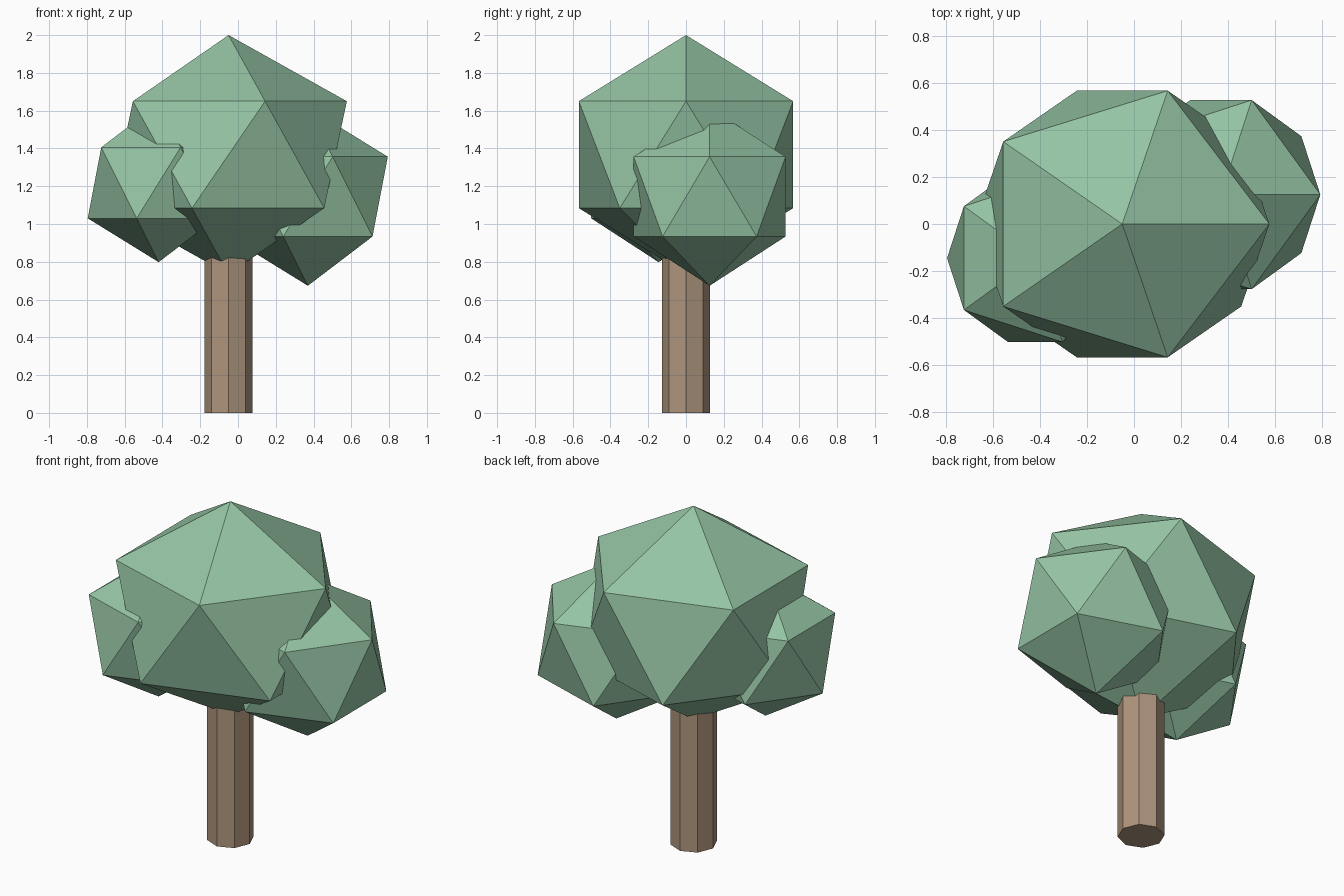
import bpy

if "Cube" in bpy.data.objects:
    bpy.data.objects.remove(bpy.data.objects["Cube"])


def material(name, rgb):
    m = bpy.data.materials.new(name)
    m.diffuse_color = (*rgb, 1.0)
    m.use_nodes = True
    m.node_tree.nodes["Principled BSDF"].inputs["Base Color"].default_value = m.diffuse_color
    return m


leaf_green = material("leaf green", (0.30, 0.55, 0.37))
bark_brown = material("bark brown", (0.42, 0.30, 0.205))


def finish(name, mat):
    obj = bpy.context.object
    obj.name = name
    obj.data.materials.append(mat)
    bpy.ops.object.transform_apply(location=False, rotation=False, scale=True)


# Foliage: three 20-sided clumps, the crown slightly flattened
clumps = [
    ("crown_foliage", (-0.05, 0, 1.367), (0.70, 0.667, 0.633)),
    ("left_foliage", (-0.42, -0.145, 1.218), (0.42, 0.42, 0.42)),
    ("right_foliage", (0.37, 0.125, 1.145), (0.473, 0.473, 0.472)),
]
for name, centre, size in clumps:
    bpy.ops.mesh.primitive_ico_sphere_add(subdivisions=1, radius=1, location=centre)
    bpy.context.object.scale = size
    finish(name, leaf_green)

# Trunk: eight-sided post ending inside the crown
trunk_height = 0.9
bpy.ops.mesh.primitive_cylinder_add(vertices=8, radius=0.127, depth=trunk_height,
                                    location=(-0.05, 0, trunk_height / 2))
finish("trunk", bark_brown)
